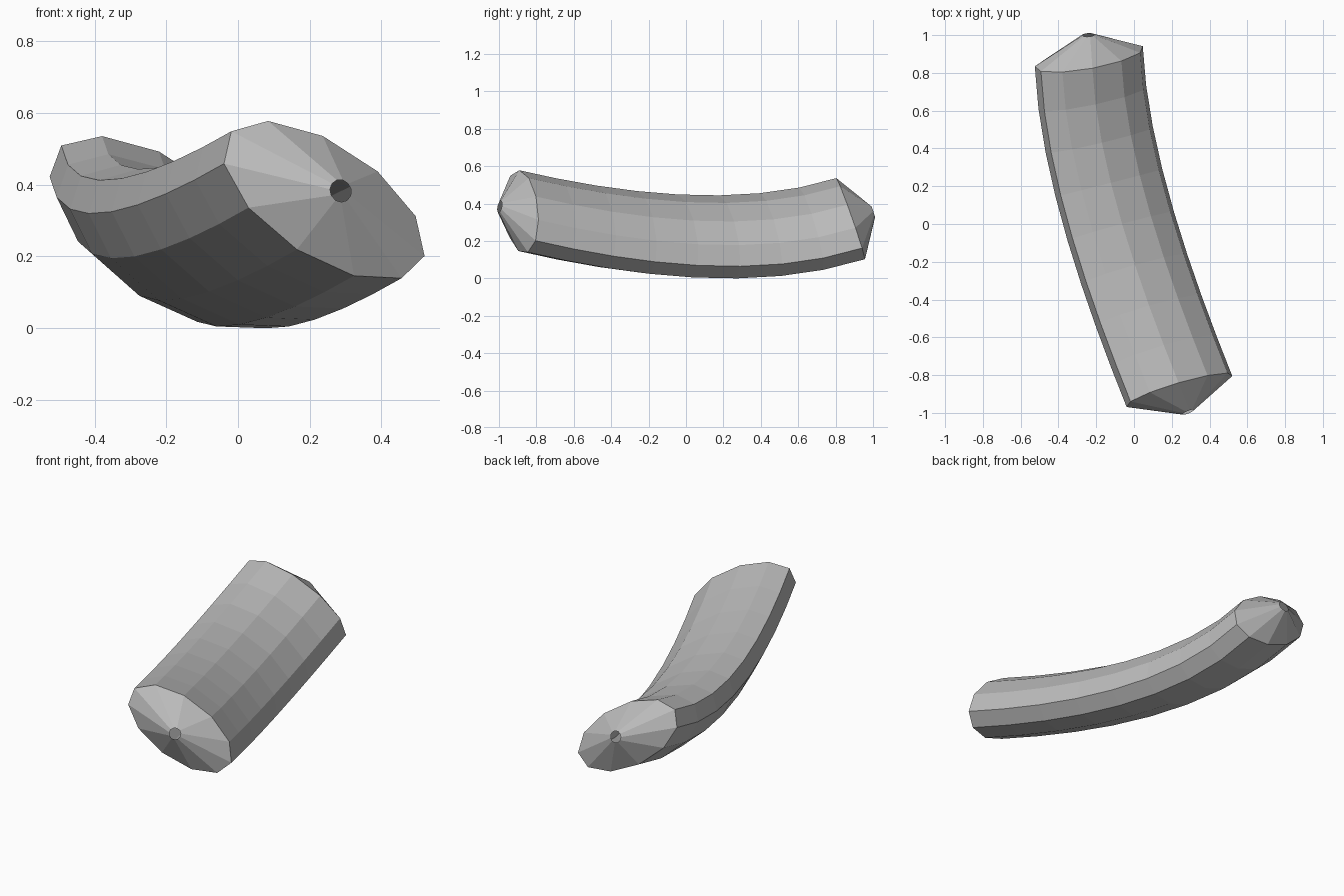
import bpy, bmesh, math
from mathutils import Vector

cube = bpy.data.objects.get("Cube")
if cube:
    bpy.data.objects.remove(cube, do_unlink=True)

SIDES, SEGMENTS = 11, 8
WIDE, THIN, TIP_RADIUS, TIP_LENGTH = 0.331, 0.168, 0.032, 0.127
PHASE = math.radians(23.9)

# Centre line: two end points and the directions there
start, end = Vector((0.24, -0.881, 0.356)), Vector((-0.237, 0.88, 0.317))
start_dir = Vector((-0.364, 0.907, -0.213)).normalized()
end_dir = Vector((-0.04, 0.952, 0.304)).normalized()
REACH = 1.75

# Axes of the oval cross-section at the front end
wide_axis = Vector((-0.825, -0.208, 0.526))
wide_axis = (wide_axis - start_dir * wide_axis.dot(start_dir)).normalized()
thin_axis = start_dir.cross(wide_axis)
if thin_axis.z < 0:
    thin_axis.negate()


def path(s):
    """Point and direction on the centre line."""
    a, b = start_dir * REACH, end_dir * REACH
    point = (start * (2*s**3 - 3*s**2 + 1) + a * (s**3 - 2*s**2 + s)
             + end * (3*s**2 - 2*s**3) + b * (s**3 - s**2))
    slope = ((start - end) * (6*s**2 - 6*s) + a * (3*s**2 - 4*s + 1)
             + b * (3*s**2 - 2*s))
    return point, slope.normalized()


def add_ring(bm, centre, direction, wide, thin):
    turn = start_dir.rotation_difference(direction)
    u, v = turn @ wide_axis, turn @ thin_axis
    ring = []
    for k in range(SIDES):
        angle = math.tau * k / SIDES - PHASE
        ring.append(bm.verts.new(centre + u * wide * math.cos(angle)
                                 + v * thin * math.sin(angle)))
    return ring


bm = bmesh.new()

# Front tip, curved body, back tip
rings = [add_ring(bm, start - start_dir * TIP_LENGTH, start_dir, TIP_RADIUS, TIP_RADIUS)]
for i in range(SEGMENTS + 1):
    rings.append(add_ring(bm, *path(i / SEGMENTS), WIDE, THIN))
rings.append(add_ring(bm, end + end_dir * TIP_LENGTH, end_dir, TIP_RADIUS, TIP_RADIUS))

# Skin between the rings, leaving a small opening at each tip
for ring, following in zip(rings, rings[1:]):
    for k in range(SIDES):
        n = (k + 1) % SIDES
        bm.faces.new((ring[k], ring[n], following[n], following[k]))

# Make all faces point outward, away from the centre line
bm.normal_update()
bm.faces.ensure_lookup_table()
row = SEGMENTS // 2 + 1
middle = bm.faces[SIDES * row]
centre = sum((v.co for v in rings[row]), Vector((0, 0, 0))) / SIDES
if middle.normal.dot(middle.calc_center_median() - centre) < 0:
    bmesh.ops.reverse_faces(bm, faces=bm.faces[:])

# Stand on the ground
lowest = min(v.co.z for v in bm.verts)
bmesh.ops.translate(bm, verts=bm.verts[:], vec=(0, 0, -lowest))

mesh = bpy.data.meshes.new("curved_body")
bm.to_mesh(mesh)
bm.free()
body = bpy.data.objects.new("curved_body", mesh)
bpy.context.collection.objects.link(body)

# Plain grey
grey = bpy.data.materials.new("plain_grey")
grey.use_nodes = True
colour = (0.5, 0.5, 0.5, 1.0)
grey.diffuse_color = colour
grey.node_tree.nodes["Principled BSDF"].inputs["Base Color"].default_value = colour
mesh.materials.append(grey)
